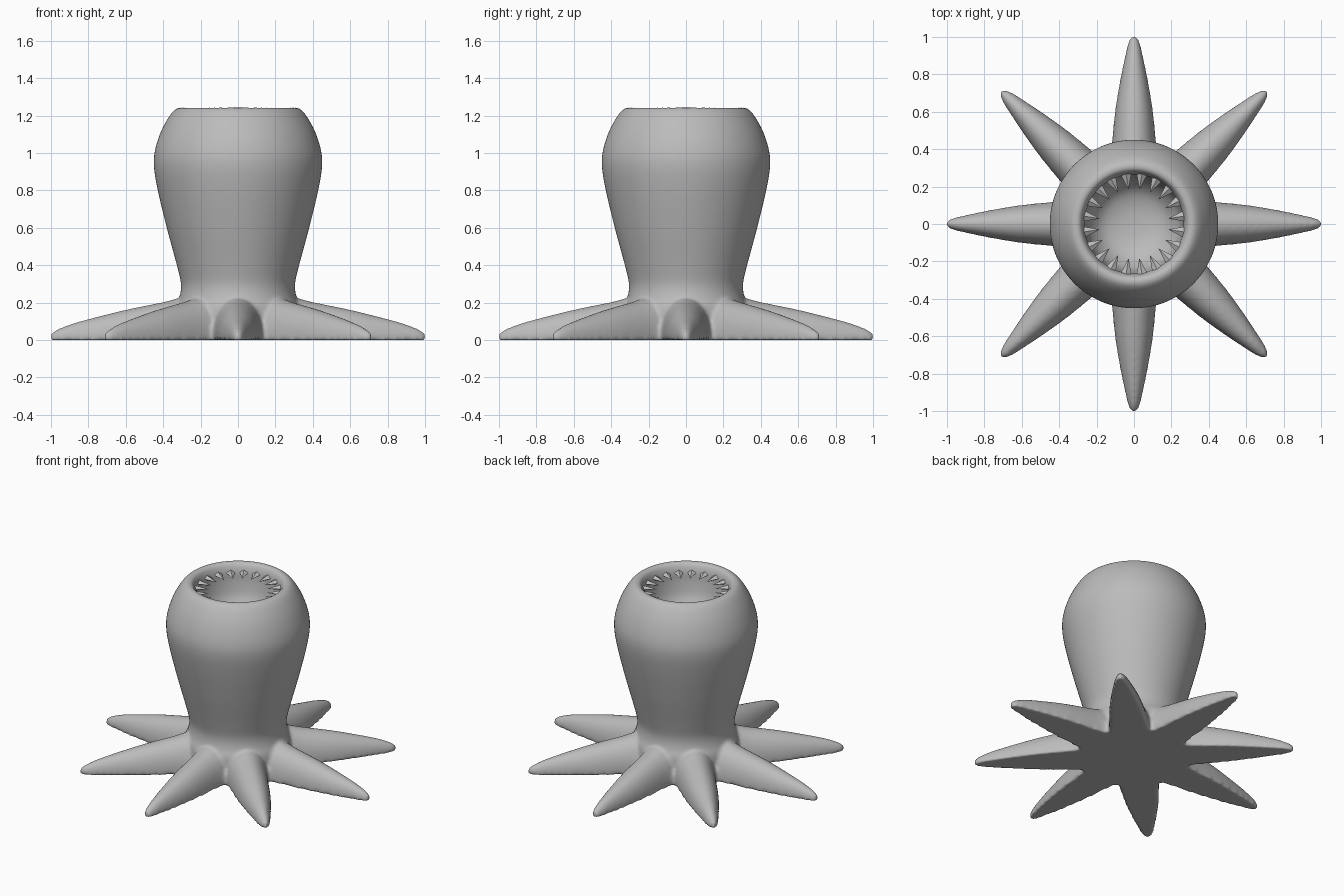
import bpy, bmesh, math
from mathutils import Matrix, Vector

if "Cube" in bpy.data.objects:
    bpy.data.objects.remove(bpy.data.objects["Cube"])


def material(name, rgb):
    m = bpy.data.materials.new(name)
    m.diffuse_color = (*rgb, 1)
    m.use_nodes = True
    m.node_tree.nodes["Principled BSDF"].inputs["Base Color"].default_value = m.diffuse_color
    return m


grey = material("plain grey", (0.5, 0.5, 0.5))


def spline(pts, steps=5):
    """Catmull-Rom curve through tuples of any size."""
    out = []
    for i in range(len(pts) - 1):
        p0, p1, p2, p3 = (pts[max(i - 1, 0)], pts[i], pts[i + 1],
                          pts[min(i + 2, len(pts) - 1)])
        for s in range(steps):
            t = s / steps
            out.append(tuple(0.5 * (2 * b + (c - a) * t
                                    + (2 * a - 5 * b + 4 * c - d) * t * t
                                    + (3 * b - a - 3 * c + d) * t ** 3)
                             for a, b, c, d in zip(p0, p1, p2, p3)))
    return out + [pts[-1]]


def loft(bm, rings):
    """Skin closed rings of points and cap both ends."""
    vs = [[bm.verts.new(p) for p in ring] for ring in rings]
    n = len(vs[0])
    for a, b in zip(vs, vs[1:]):
        for i in range(n):
            j = (i + 1) % n
            bm.faces.new((a[i], a[j], b[j], b[i]))
    bm.faces.new(vs[0][::-1])
    bm.faces.new(vs[-1])


def finish(bm, name):
    bmesh.ops.recalc_face_normals(bm, faces=bm.faces[:])
    me = bpy.data.meshes.new(name)
    bm.to_mesh(me)
    bm.free()
    ob = bpy.data.objects.new(name, me)
    bpy.context.collection.objects.link(ob)
    me.materials.append(grey)
    return ob


# Body: turned vase shape with a bowl-shaped mouth (radius, height)
profile = [(0.01, 0), (0.33, 0)] + spline([
    (0.335, 0.02), (0.335, 0.16), (0.312, 0.23), (0.305, 0.30), (0.327, 0.40),
    (0.381, 0.60), (0.429, 0.80), (0.45, 0.93), (0.443, 1.02), (0.41, 1.12),
    (0.365, 1.20), (0.33, 1.237), (0.30, 1.244), (0.28, 1.225), (0.266, 1.18),
    (0.262, 1.12), (0.24, 1.02), (0.18, 0.94), (0.10, 0.905), (0.01, 0.895)])
bm = bmesh.new()
N = 80
loft(bm, [[(r * math.cos(2 * math.pi * i / N), r * math.sin(2 * math.pi * i / N), z)
           for i in range(N)] for r, z in profile])

# Eight tapering arms with flat undersides (distance, half width, height)
arm = spline([(0.08, 0.135, 0.21), (0.30, 0.135, 0.222), (0.40, 0.122, 0.203),
              (0.60, 0.102, 0.162), (0.75, 0.078, 0.125), (0.88, 0.052, 0.090),
              (0.96, 0.034, 0.060), (0.995, 0.018, 0.040), (1.006, 0.005, 0.022)])
for k in range(8):
    rot = Matrix.Rotation(k * math.pi / 4, 3, 'Z')
    rings = []
    for d, w, h in arm:
        rings.append([rot @ Vector((d, w * math.cos(math.pi * i / 16),
                                    h * math.sin(math.pi * i / 16) ** 0.85))
                      for i in range(17)])
    loft(bm, rings)
body = finish(bm, "body_and_arms")

# Fuse body and arms into one smooth skin
rm = body.modifiers.new("fuse", 'REMESH')
rm.mode = 'VOXEL'
rm.voxel_size = 0.012
rm.use_smooth_shade = True
sm = body.modifiers.new("soften", 'SMOOTH')
sm.factor = 0.5
sm.iterations = 7
for p in body.data.polygons:
    p.use_smooth = True

# Ring of pointed teeth just inside the mouth
bm = bmesh.new()
T = 20
for k in range(T):
    rot = Matrix.Rotation(2 * math.pi * (k + 0.5) / T, 3, 'Z')
    base = [bm.verts.new(rot @ Vector((0.28, y, 1.185 + z)))
            for y, z in ((-0.032, 0), (0, 0.018), (0.032, 0), (0, -0.02))]
    tip = bm.verts.new(rot @ Vector((0.185, 0, 1.18)))
    bm.faces.new(base)
    for i in range(4):
        bm.faces.new((base[i], base[(i + 1) % 4], tip))
finish(bm, "mouth_teeth")
